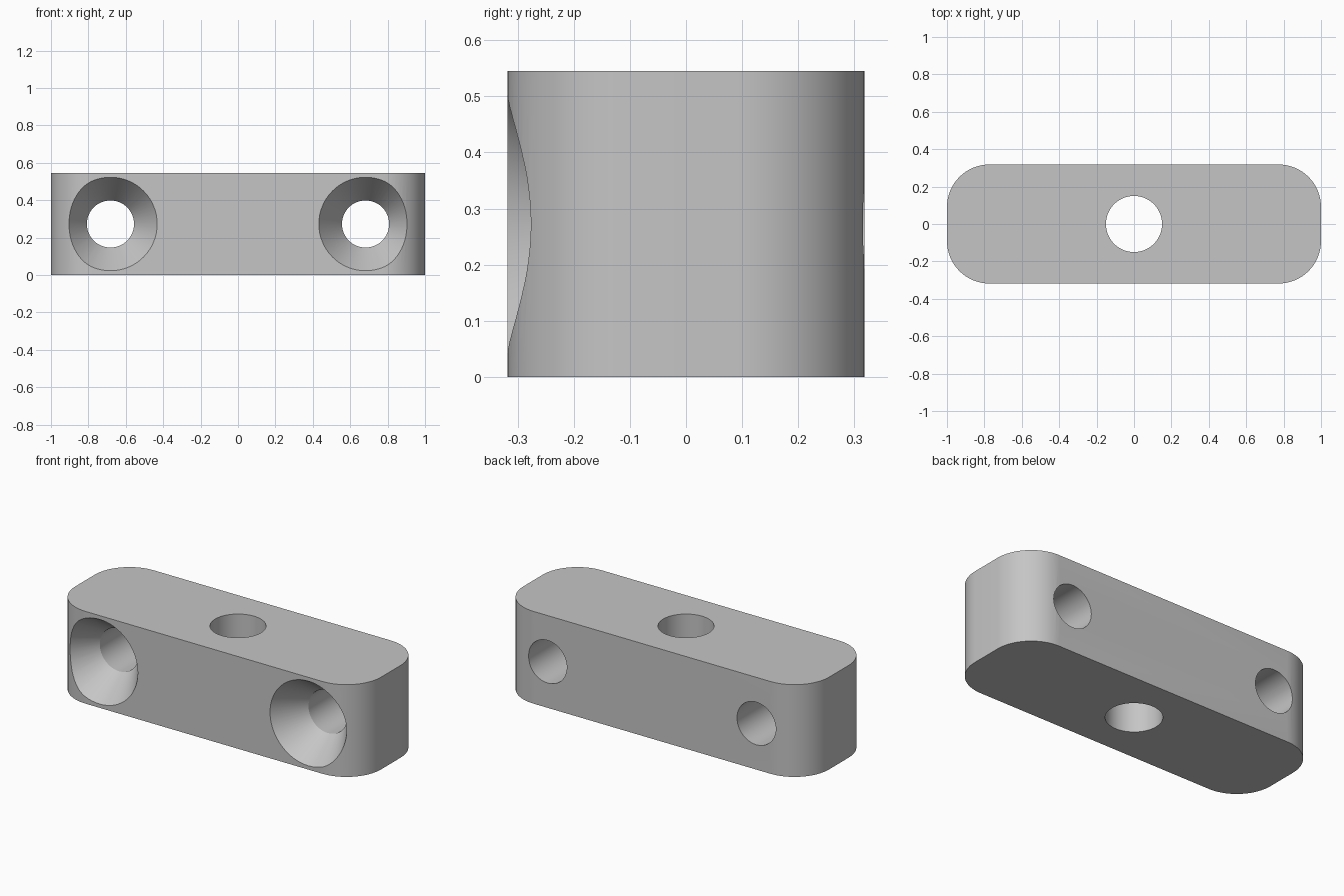
import bpy
import bmesh
from math import radians, sin, cos, pi
from mathutils import Matrix

cube = bpy.data.objects.get("Cube")
if cube:
    bpy.data.objects.remove(cube)

HALF_X, HALF_Y, HEIGHT, CORNER = 1.0, 0.318, 0.545, 0.227
HOLE_X, HOLE_R, SINK_R, SINK_DEPTH = 0.682, 0.126, 0.25, 0.182
CENTRE_R = 0.15

grey = bpy.data.materials.new("plain_grey")
grey.use_nodes = True
colour = (0.56, 0.56, 0.56, 1)
grey.diffuse_color = colour
grey.node_tree.nodes["Principled BSDF"].inputs["Base Color"].default_value = colour


def add_object(name, bm):
    bmesh.ops.recalc_face_normals(bm, faces=bm.faces)
    mesh = bpy.data.meshes.new(name)
    bm.to_mesh(mesh)
    bm.free()
    mesh.materials.append(grey)
    obj = bpy.data.objects.new(name, mesh)
    bpy.context.collection.objects.link(obj)
    return obj


def lathe(name, profile, matrix, sides=64):
    """Closed solid of revolution about local z from (radius, height) pairs."""
    bm = bmesh.new()
    rings = [[bm.verts.new((r * cos(2 * pi * i / sides), r * sin(2 * pi * i / sides), z))
              for i in range(sides)] for r, z in profile]
    for low, high in zip(rings, rings[1:]):
        for i in range(sides):
            j = (i + 1) % sides
            bm.faces.new((low[i], low[j], high[j], high[i]))
    bm.faces.new(rings[0])
    bm.faces.new(rings[-1])
    bm.transform(matrix)
    return add_object(name, bm)


# Block with rounded vertical corners
bm = bmesh.new()
bmesh.ops.create_cube(bm, size=1)
bm.transform(Matrix.Translation((0, 0, HEIGHT / 2))
             @ Matrix.Diagonal((2 * HALF_X, 2 * HALF_Y, HEIGHT, 1)))
uprights = [e for e in bm.edges if abs(e.verts[0].co.z - e.verts[1].co.z) > 0.1]
bmesh.ops.bevel(bm, geom=uprights, offset=CORNER, segments=16, profile=0.5, affect='EDGES')
block = add_object("mounting_block", bm)

# Cutters: upright centre hole and two countersunk screw holes
cutters = [lathe("centre_hole_cutter", [(CENTRE_R, -0.1), (CENTRE_R, HEIGHT + 0.1)],
                 Matrix.Identity(4))]
flare = 0.05
slope = (SINK_R - HOLE_R) / SINK_DEPTH
sink_profile = [(SINK_R + slope * flare, -flare), (HOLE_R, SINK_DEPTH),
                (HOLE_R, 2 * HALF_Y + 0.1)]
for side, x in (("left", HOLE_X), ("right", -HOLE_X)):
    place = Matrix.Translation((x, -HALF_Y, HEIGHT / 2)) @ Matrix.Rotation(radians(-90), 4, 'X')
    cutters.append(lathe(side + "_screw_hole_cutter", sink_profile, place))

# Cut the holes and smooth the curved walls
bpy.ops.object.select_all(action='DESELECT')
bpy.context.view_layer.objects.active = block
block.select_set(True)
for cutter in cutters:
    mod = block.modifiers.new(cutter.name, 'BOOLEAN')
    mod.operation = 'DIFFERENCE'
    mod.solver = 'EXACT'
    mod.object = cutter
    bpy.ops.object.modifier_apply(modifier=mod.name)
for cutter in cutters:
    bpy.data.objects.remove(cutter)
bpy.ops.object.shade_smooth_by_angle(angle=radians(30))
